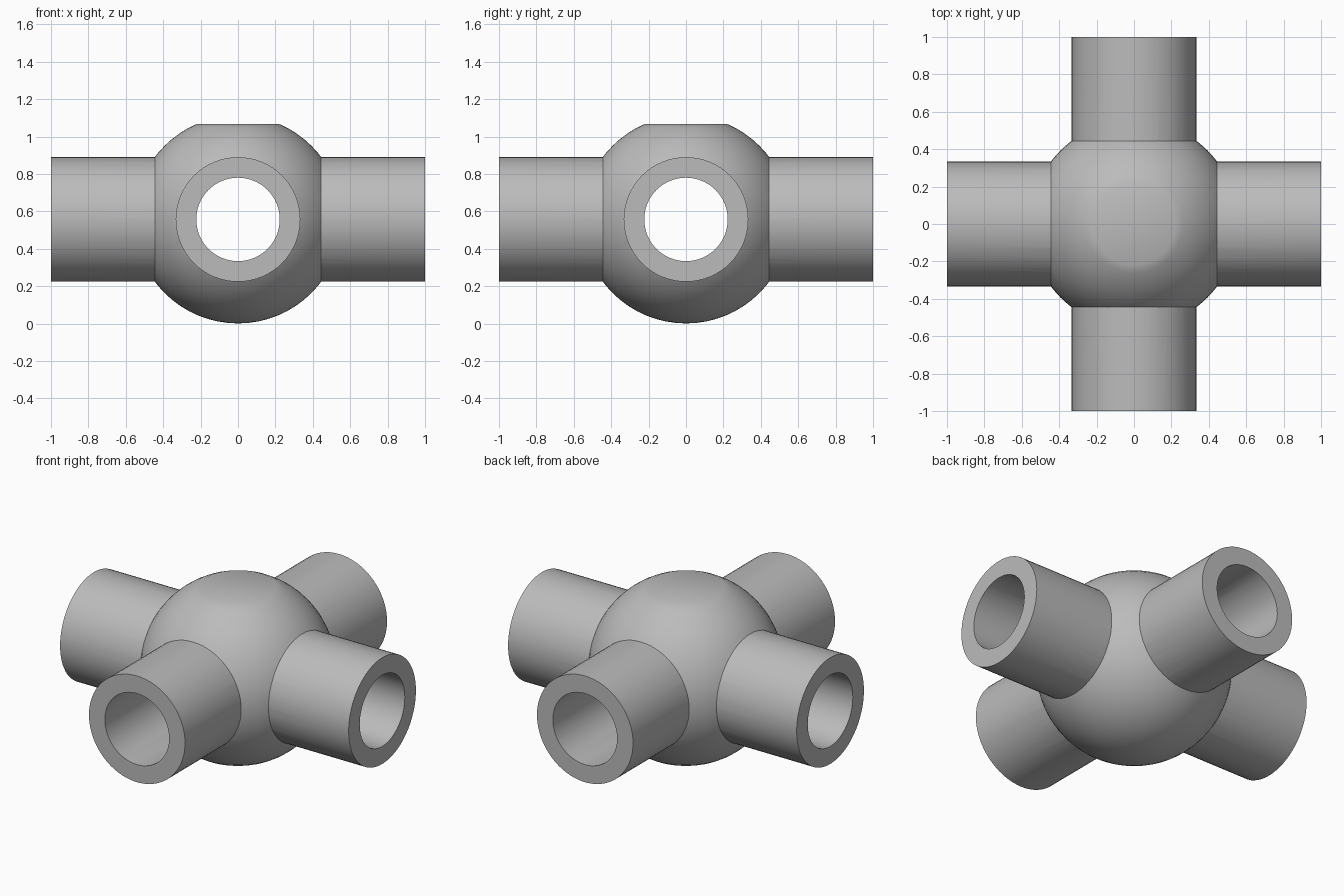
import bpy, bmesh
from math import pi, radians
from mathutils import Matrix, Vector

if "Cube" in bpy.data.objects:
    bpy.data.objects.remove(bpy.data.objects["Cube"])

HUB_R, PIPE_R, BORE_R = 0.556, 0.333, 0.223
CENTRE = Vector((0, 0, 0.557))
CAP = 0.51  # height of the flat top above the hub centre

grey = bpy.data.materials.new("plain grey")
grey.use_nodes = True
colour = (0.5, 0.5, 0.5, 1)
grey.diffuse_color = colour
grey.node_tree.nodes["Principled BSDF"].inputs["Base Color"].default_value = colour


def make_object(name, bm):
    mesh = bpy.data.meshes.new(name)
    bm.to_mesh(mesh)
    bm.free()
    mesh.materials.append(grey)
    obj = bpy.data.objects.new(name, mesh)
    obj.location = CENTRE
    bpy.context.collection.objects.link(obj)
    return obj


def cylinder(name, radius, length, axis):
    bm = bmesh.new()
    turn = Matrix.Rotation(pi / 2, 4, axis)
    bmesh.ops.create_cone(bm, cap_ends=True, segments=64, radius1=radius,
                          radius2=radius, depth=length, matrix=turn)
    return make_object(name, bm)


def combine(target, tool, operation):
    mod = target.modifiers.new(tool.name, "BOOLEAN")
    mod.object, mod.operation, mod.solver = tool, operation, "EXACT"
    bpy.context.view_layer.objects.active = target
    bpy.ops.object.modifier_apply(modifier=mod.name)
    bpy.data.objects.remove(tool)


# Round hub with a flat top
bm = bmesh.new()
bmesh.ops.create_uvsphere(bm, u_segments=64, v_segments=32, radius=HUB_R)
cut = bmesh.ops.bisect_plane(bm, geom=bm.verts[:] + bm.edges[:] + bm.faces[:],
                             plane_co=(0, 0, CAP), plane_no=(0, 0, 1),
                             clear_outer=True)
rim = [e for e in cut["geom_cut"] if isinstance(e, bmesh.types.BMEdge)]
bmesh.ops.contextual_create(bm, geom=rim)
bmesh.ops.recalc_face_normals(bm, faces=bm.faces[:])
fitting = make_object("four_way_pipe_fitting", bm)

# Crossing pipes, then the bores through them
for axis in "XY":
    combine(fitting, cylinder("pipe", PIPE_R, 2, axis), "UNION")
for axis in "XY":
    combine(fitting, cylinder("bore", BORE_R, 2.2, axis), "DIFFERENCE")

bpy.ops.object.select_all(action="DESELECT")
fitting.select_set(True)
bpy.context.view_layer.objects.active = fitting
bpy.ops.object.shade_smooth_by_angle(angle=radians(30))
